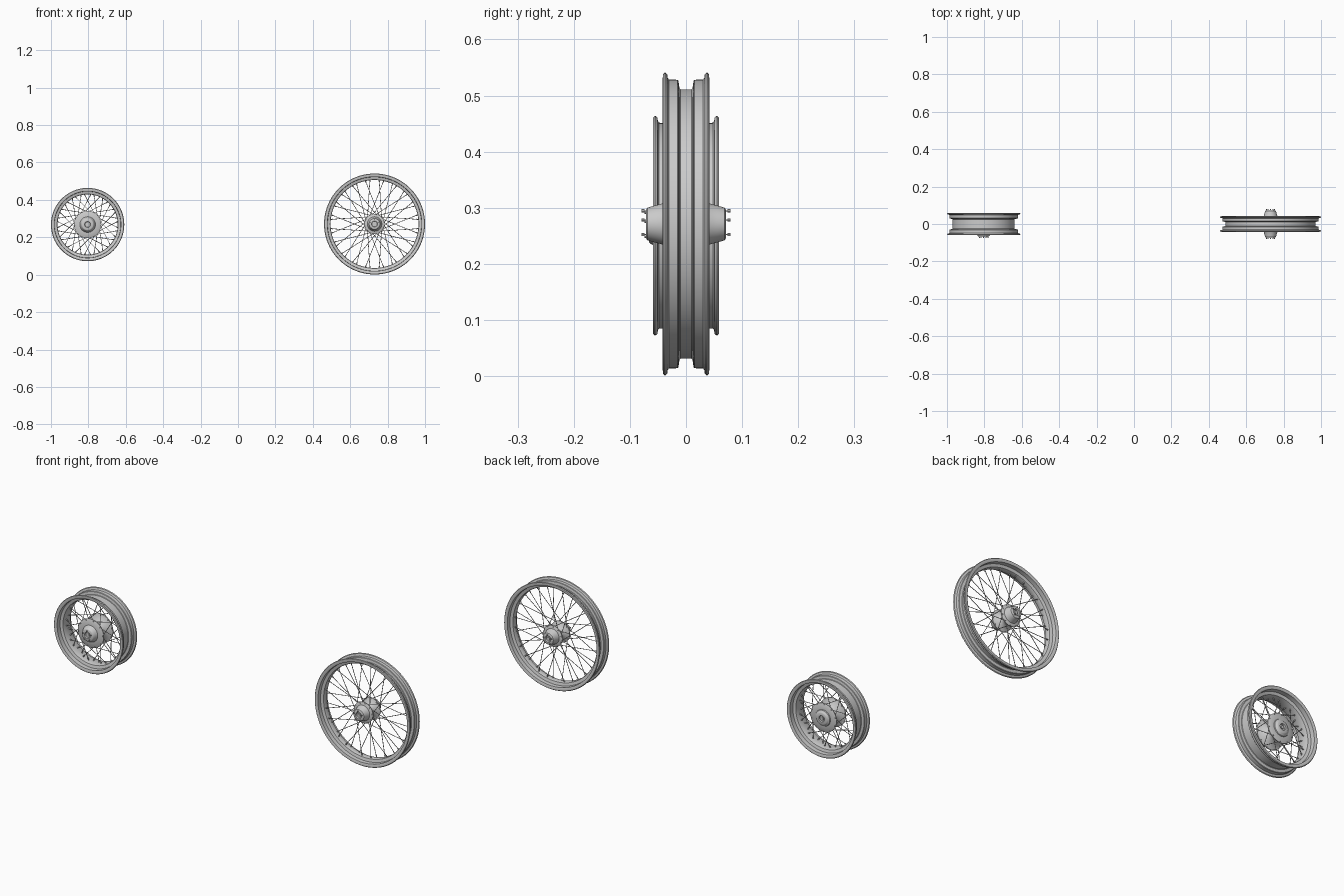
import bpy
import bmesh
from math import sin, cos, pi, radians
from mathutils import Vector, Matrix

cube = bpy.data.objects.get("Cube")
if cube:
    bpy.data.objects.remove(cube)

steel = bpy.data.materials.new("light grey steel")
steel.use_nodes = True
GREY = (0.6, 0.6, 0.6, 1)
steel.diffuse_color = GREY
steel.node_tree.nodes["Principled BSDF"].inputs["Base Color"].default_value = GREY


def finish(bm, name, centre):
    """Turn a bmesh into a smooth, placed object."""
    bmesh.ops.recalc_face_normals(bm, faces=bm.faces)
    mesh = bpy.data.meshes.new(name)
    bm.to_mesh(mesh)
    bm.free()
    mesh.materials.append(steel)
    ob = bpy.data.objects.new(name, mesh)
    ob.location = centre
    bpy.context.collection.objects.link(ob)
    bpy.ops.object.select_all(action='DESELECT')
    ob.select_set(True)
    bpy.context.view_layer.objects.active = ob
    bpy.ops.object.shade_smooth_by_angle(angle=radians(35))
    return ob


def lathe(name, profile, centre, closed, steps=72):
    """Spin (radius, y) points around the y axis."""
    bm = bmesh.new()
    verts = [bm.verts.new((r, y, 0)) for r, y in profile]
    edges = [bm.edges.new(p) for p in zip(verts, verts[1:])]
    if closed:
        edges.append(bm.edges.new((verts[-1], verts[0])))
    bmesh.ops.spin(bm, geom=verts + edges, cent=(0, 0, 0), axis=(0, 1, 0),
                   angle=2 * pi, steps=steps, use_duplicate=False)
    bmesh.ops.remove_doubles(bm, verts=bm.verts, dist=0.00005)
    return finish(bm, name, centre)


def rod(bm, a, b, radius, sides=6):
    turn = (b - a).to_track_quat('Z', 'Y').to_matrix().to_4x4()
    bmesh.ops.create_cone(bm, cap_ends=True, segments=sides, radius1=radius,
                          radius2=radius, depth=(b - a).length,
                          matrix=Matrix.Translation((a + b) / 2) @ turn)


def polar(r, angle, y):
    return Vector((r * cos(angle), y, r * sin(angle)))


def rim(name, centre, R, half, well):
    # drop-centre section with a rolled bead on each edge
    outer = [(R - .030, well - .003), (R - .028, well - .001), (R - .015, well + .001),
             (R - .013, well + .003), (R - .0125, half - .011), (R - .010, half - .009),
             (R - .003, half - .008), (R, half - .004), (R - .003, half - .0005),
             (R - .010, half), (R - .018, half - .003)]
    inner = [(R - .018, half - .009), (R - .019, well + .006),
             (R - .033, well + .002), (R - .035, well - .002)]
    side = outer + inner
    mirror = [(r, -y) for r, y in reversed(side)]
    lathe(name, side + mirror, centre, True, 96)


def hub_half(flange, y, cone, end):
    # waist, spoke flange, tapered nose and recessed bearing
    return [(flange * .42, .006), (flange * .5, y * .45), (flange * .9, y - .005),
            (flange, y - .003), (flange, y + .001), (flange - .003, y + .003),
            (cone + .002, y + .005), (cone, y + .009),
            (cone - .004, y * .4 + end * .6), (cone - .008, end - .002),
            (cone - .011, end), (.016, end), (.014, end - .007), (.008, end - .007),
            (.008, end - .002), (0, end - .002)]


def spokes(name, centre, count, flange, y, rim_r, sweep):
    bm = bmesh.new()
    for side in (-1, 1):
        for i in range(count):
            lean = 1 if i % 2 else -1
            pair = 2 * pi * (i // 2 + (.5 if side > 0 else 0)) / (count / 2)
            start = polar(flange - .005, pair + lean * .06, side * (y + lean * .003))
            end = polar(rim_r, pair + lean * radians(sweep), side * .006)
            along = (end - start).normalized()
            rod(bm, start, end, .0016)
            # threaded nipple at the rim and head at the flange
            rod(bm, end - along * .012, end, .0028)
            rod(bm, start - Vector((0, .003, 0)), start + Vector((0, .003, 0)), .0028)
    finish(bm, name, centre)


def bolts(name, centre, sides):
    bm = bmesh.new()
    for side, hub_end in sides:
        for i in range(5):
            a = pi / 2 + i * 2 * pi / 5
            tip = hub_end + .008
            rod(bm, polar(.0235, a, side * (tip - .005)), polar(.0235, a, side * tip), .0028, 8)
            rod(bm, polar(.0235, a, side * (hub_end - .006)),
                polar(.0235, a, side * (tip - .004)), .001)
    finish(bm, name, centre)


def wheel(label, centre, R, half, well, flange, flange_y, cone, front, back, count, sweep):
    rim(label + "_rim", centre, R, half, well)
    near = [(r, -y) for r, y in hub_half(flange, flange_y, cone, front)]
    lathe(label + "_hub", near[::-1] + hub_half(flange, flange_y, cone, back), centre, False, 48)
    spokes(label + "_spokes", centre, count, flange, flange_y, R - .033, sweep)
    return centre


# large narrow wheel
big = wheel("large_wheel", (.73, 0, .271), .27, .0415, .0125,
            .054, .031, .037, .071, .071, 20, 48)
bolts("large_wheel_bolts", big, [(-1, .071), (1, .071)])

# small wide wheel
small = wheel("small_wheel", (-.804, 0, .268), .196, .059, .028,
              .073, .038, .04, .066, .055, 20, 42)
bolts("small_wheel_bolts", small, [(-1, .066)])
